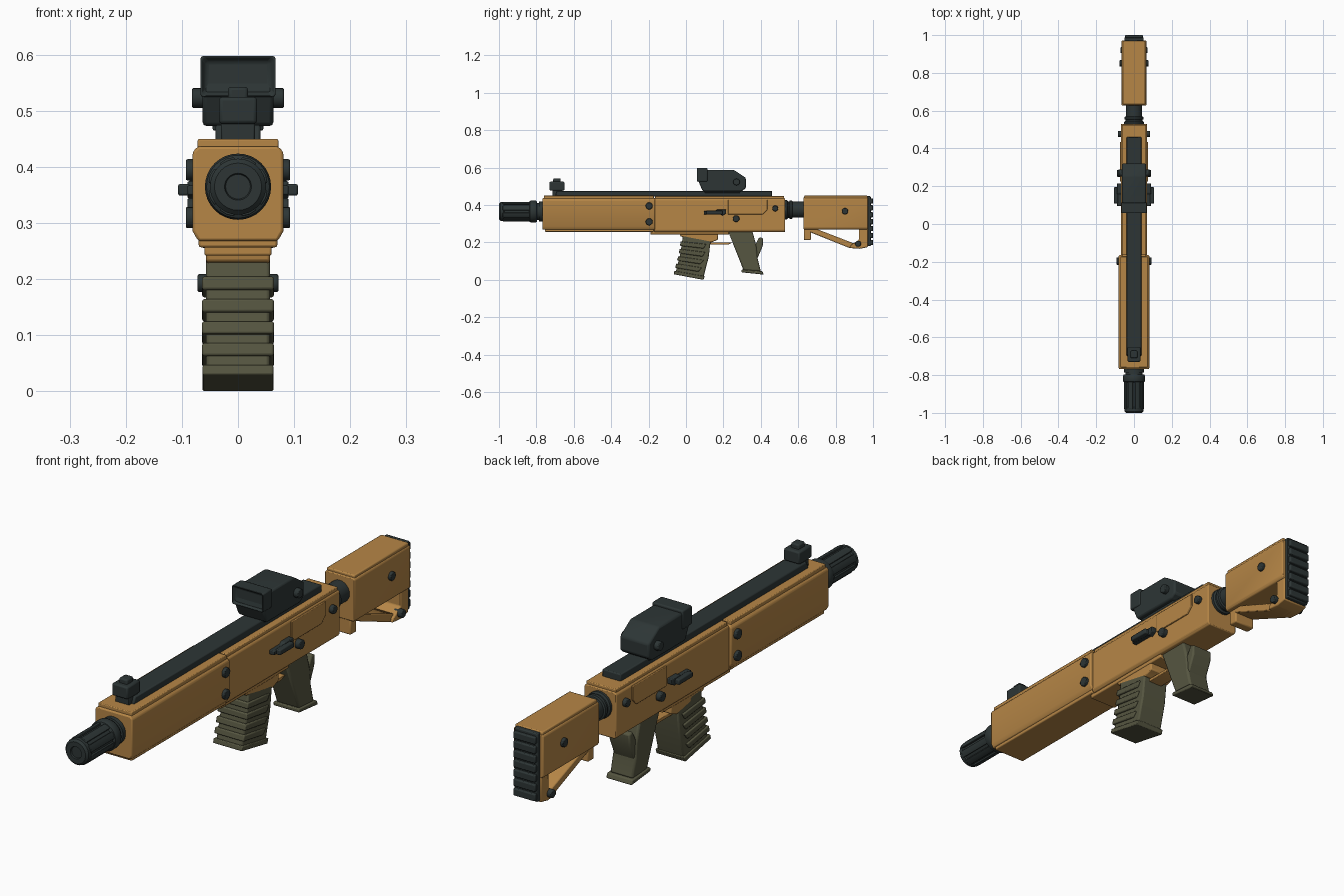
import bpy, bmesh, math
from mathutils import Vector


def material(name, rgb):
    m = bpy.data.materials.new(name)
    m.diffuse_color = (*rgb, 1)
    return m


OCHRE = material("ochre", (0.47, 0.24, 0.062))
DARK = material("charcoal", (0.026, 0.036, 0.036))
OLIVE = material("olive", (0.092, 0.092, 0.052))


def finish(name, bm, mat, bevel=0.0):
    bmesh.ops.recalc_face_normals(bm, faces=bm.faces)
    me = bpy.data.meshes.new(name)
    bm.to_mesh(me)
    bm.free()
    me.materials.append(mat)
    ob = bpy.data.objects.new(name, me)
    bpy.context.collection.objects.link(ob)
    if bevel:
        b = ob.modifiers.new("edge_bevel", 'BEVEL')
        b.width, b.segments, b.limit_method = bevel, 2, 'ANGLE'
    bpy.ops.object.select_all(action='DESELECT')
    ob.select_set(True)
    bpy.context.view_layer.objects.active = ob
    bpy.ops.object.shade_smooth_by_angle(angle=math.radians(35))
    return ob


def prism(name, pts, a, b, mat, bevel=0.0, axis='x', recess=None):
    """Extrude a (y, z) outline along x, or an (x, z) outline along y."""
    bm = bmesh.new()
    place = (lambda t, p: (t, p[0], p[1])) if axis == 'x' else (lambda t, p: (p[0], t, p[1]))
    ends = [[bm.verts.new(place(t, p)) for p in pts] for t in (a, b)]
    n = len(pts)
    bm.faces.new(ends[0])
    bm.faces.new(ends[1])
    for i in range(n):
        j = (i + 1) % n
        bm.faces.new((ends[0][i], ends[0][j], ends[1][j], ends[1][i]))
    if recess:  # sink the front-facing side
        bmesh.ops.recalc_face_normals(bm, faces=bm.faces)
        front = min(bm.faces, key=lambda f: f.normal.y)
        bmesh.ops.inset_region(bm, faces=[front], thickness=recess)
        bmesh.ops.translate(bm, verts=front.verts, vec=Vector((0, recess, 0)))
    return finish(name, bm, mat, bevel)


def box(name, w, y0, y1, z0, z1, mat, bevel=0.005):
    return prism(name, [(y0, z0), (y1, z0), (y1, z1), (y0, z1)], -w, w, mat, bevel)


def lathe(name, stations, cz, mat, sides=24):
    """Rings of (y, radius) around a lengthwise axis."""
    bm = bmesh.new()
    rings = []
    for y, r in stations:
        rings.append([bm.verts.new((r * math.cos(k * math.tau / sides), y,
                                    cz + r * math.sin(k * math.tau / sides))) for k in range(sides)])
    for p, q in zip(rings, rings[1:]):
        for k in range(sides):
            j = (k + 1) % sides
            bm.faces.new((p[k], p[j], q[j], q[k]))
    bm.faces.new(rings[0])
    bm.faces.new(rings[-1])
    return finish(name, bm, mat)


def pins(name, y, z, r, x0, x1):
    """Matching round studs on both sides."""
    circle = [(y + r * math.cos(k * math.tau / 16), z + r * math.sin(k * math.tau / 16)) for k in range(16)]
    for side, s in (("right", 1), ("left", -1)):
        prism(f"{name}_{side}", circle, s * x0, s * x1, DARK, 0.003)


def octagon(w, z0, z1, c, d):
    return [(-w + c, z0), (w - c, z0), (w, z0 + d), (w, z1 - c), (w - c, z1),
            (c - w, z1), (-w, z1 - c), (-w, z0 + d)]


def lerp(chain, t):
    """Point at fraction t on a three-point chain."""
    t *= 2
    i = min(int(t), 1)
    return Vector(chain[i]).lerp(Vector(chain[i + 1]), t - i)


# Handguard with top and bottom strips
prism("handguard", octagon(0.081, 0.268, 0.437, 0.01, 0.018), -0.768, -0.165, OCHRE, 0.005, 'y')
box("handguard_top", 0.072, -0.76, -0.172, 0.43, 0.45, OCHRE, 0.003)
box("handguard_bottom", 0.07, -0.755, -0.172, 0.257, 0.28, OCHRE, 0.004)
for i, z in enumerate((0.395, 0.31)):
    pins(f"handguard_pin_{i}", -0.197, z, 0.019, 0.07, 0.093)

# Receiver, its top strip, underside plate and side panels
prism("receiver", octagon(0.07, 0.255, 0.437, 0.008, 0.01), -0.17, 0.53, OCHRE, 0.004, 'y')
box("receiver_top", 0.064, -0.165, 0.525, 0.43, 0.448, OCHRE, 0.003)
box("receiver_underside", 0.06, -0.19, 0.23, 0.242, 0.265, OCHRE, 0.004)
panel = [(0.225, 0.35), (0.41, 0.35), (0.435, 0.375), (0.435, 0.428), (0.225, 0.428)]
for side, s in (("right", 1), ("left", -1)):
    prism(f"side_panel_{side}", panel, s * 0.06, s * 0.075, OCHRE, 0.002)
    # Selector plate and lever
    lever = [(0.095, 0.35), (0.185, 0.35), (0.195, 0.343), (0.215, 0.355), (0.215, 0.375), (0.165, 0.375), (0.155, 0.367), (0.095, 0.367)]
    prism(f"selector_plate_{side}", lever, s * 0.065, s * 0.09, DARK, 0.003)
    prism(f"selector_lever_{side}", [(0.108, 0.349), (0.195, 0.349), (0.195, 0.37), (0.108, 0.37)],
          s * 0.085, s * 0.107, DARK, 0.004)
pins("receiver_pin_low", 0.268, 0.327, 0.018, 0.06, 0.09)
pins("receiver_pin_rear", 0.477, 0.382, 0.016, 0.06, 0.086)

# Top rail
prism("top_rail", [(-0.70, 0.445), (0.46, 0.445), (0.46, 0.475), (-0.69, 0.475)], -0.04, 0.04, DARK, 0.004)

# Front sight
box("front_sight_base", 0.034, -0.73, -0.65, 0.477, 0.525, DARK, 0.006)
prism("front_sight_foot", [(-0.715, 0.445), (-0.66, 0.445), (-0.66, 0.485), (-0.715, 0.485)], -0.03, 0.03, DARK, 0.003)
box("front_sight_post", 0.018, -0.71, -0.67, 0.51, 0.543, DARK, 0.006)

# Optic
prism("optic_body", [(0.08, 0.588), (0.255, 0.588), (0.32, 0.545), (0.32, 0.49), (0.297, 0.473),
                     (0.09, 0.473), (0.065, 0.53)], -0.063, 0.063, DARK, 0.007)
prism("optic_hood", [(0.055, 0.525), (0.115, 0.525), (0.115, 0.598), (0.055, 0.598)],
      -0.067, 0.067, DARK, 0.005, recess=0.015)
box("optic_mount", 0.045, 0.1, 0.29, 0.465, 0.48, DARK, 0.003)
pins("optic_knob", 0.27, 0.523, 0.018, 0.055, 0.082)

# Muzzle device: stepped tube with lengthwise ribs
lathe("muzzle", [(-0.994, 0.022), (-1.0, 0.024), (-1.0, 0.042), (-0.992, 0.05), (-0.975, 0.05), (-0.97, 0.046),
                 (-0.84, 0.046), (-0.835, 0.056), (-0.828, 0.059), (-0.805, 0.059), (-0.798, 0.055),
                 (-0.797, 0.046), (-0.787, 0.046), (-0.785, 0.053), (-0.76, 0.053)], 0.365, DARK, 32)
for k in range(8):
    a0 = (k + 0.5) * math.tau / 8
    arc = [(r * math.cos(a0 + d), 0.365 + r * math.sin(a0 + d))
           for r, d in ((0.04, -0.27), (0.053, -0.27), (0.054, 0), (0.053, 0.27), (0.04, 0.27))]
    prism(f"muzzle_rib_{k}", arc, -0.98, -0.83, DARK, 0.002, 'y')

# Magazine well and trigger guard
prism("magazine_well", [(-0.035, 0.26), (0.17, 0.26), (0.172, 0.215), (0.135, 0.2), (-0.03, 0.232)],
      -0.057, 0.057, OCHRE, 0.004)
prism("trigger_guard", [(0.125, 0.188), (0.225, 0.188), (0.25, 0.2), (0.125, 0.2)], -0.03, 0.03, OCHRE, 0.002)

# Curved magazine with ribs and floor plate
front = [(-0.015, 0.245), (-0.03, 0.14), (-0.056, 0.038)]
rear = [(0.135, 0.235), (0.121, 0.12), (0.093, 0.012)]
prism("magazine", [*front, *rear[::-1]], -0.057, 0.057, OLIVE, 0.006)
for i in range(4):
    t0 = 0.2 + i * 0.19
    t1 = t0 + 0.11
    f0, f1, r0, r1 = lerp(front, t0), lerp(front, t1), lerp(rear, t0), lerp(rear, t1)
    push = Vector((-0.008, 0.002))
    prism(f"magazine_rib_{i}", [f0 + push, f1 + push, f1.lerp(r1, 0.78), f0.lerp(r0, 0.86)],
          -0.064, 0.064, OLIVE, 0.004)
prism("magazine_floor", [(-0.062, 0.048), (0.1, 0.019), (0.093, 0.0), (-0.066, 0.03)], -0.063, 0.063, OLIVE, 0.003)

# Grip with rear spur and base
prism("grip", [(0.225, 0.26), (0.355, 0.26), (0.378, 0.175), (0.383, 0.115), (0.4, 0.045), (0.308, 0.05)],
      -0.05, 0.05, OLIVE, 0.008)
prism("grip_spur", [(0.355, 0.16), (0.392, 0.228), (0.413, 0.222), (0.41, 0.18), (0.38, 0.11)],
      -0.045, 0.045, OLIVE, 0.006)
prism("grip_base", [(0.297, 0.055), (0.408, 0.047), (0.415, 0.028), (0.297, 0.04)], -0.056, 0.056, OLIVE, 0.004)

# Stock tube
lathe("stock_tube", [(0.52, 0.052), (0.54, 0.052), (0.545, 0.045), (0.552, 0.045), (0.555, 0.05), (0.567, 0.05),
                     (0.57, 0.043), (0.64, 0.043)], 0.375, DARK)

# Stock body, hook, strut and rear post
prism("stock", octagon(0.065, 0.27, 0.44, 0.006, 0.01), 0.627, 0.972, OCHRE, 0.004, 'y')
box("stock_top", 0.06, 0.632, 0.97, 0.43, 0.45, OCHRE, 0.004)
box("stock_hook", 0.045, 0.63, 0.668, 0.213, 0.28, OCHRE, 0.005)
prism("stock_strut", [(0.65, 0.275), (0.69, 0.275), (0.91, 0.19), (0.93, 0.166), (0.875, 0.17), (0.655, 0.258)],
      -0.045, 0.045, OCHRE, 0.004)
prism("stock_post", [(0.925, 0.28), (0.972, 0.28), (0.972, 0.175), (0.93, 0.166), (0.875, 0.17),
                     (0.88, 0.185), (0.925, 0.215)], -0.055, 0.055, OCHRE, 0.004)
pins("stock_pin_upper", 0.85, 0.367, 0.017, 0.055, 0.076)
pins("stock_pin_lower", 0.92, 0.193, 0.016, 0.035, 0.072)

# Butt pad with horizontal ribs
box("butt_pad", 0.05, 0.968, 0.988, 0.18, 0.447, DARK, 0.004)
for i in range(7):
    z = 0.186 + i * 0.037
    box(f"butt_rib_{i}", 0.047, 0.98, 1.0, z, z + 0.028, DARK, 0.004)
